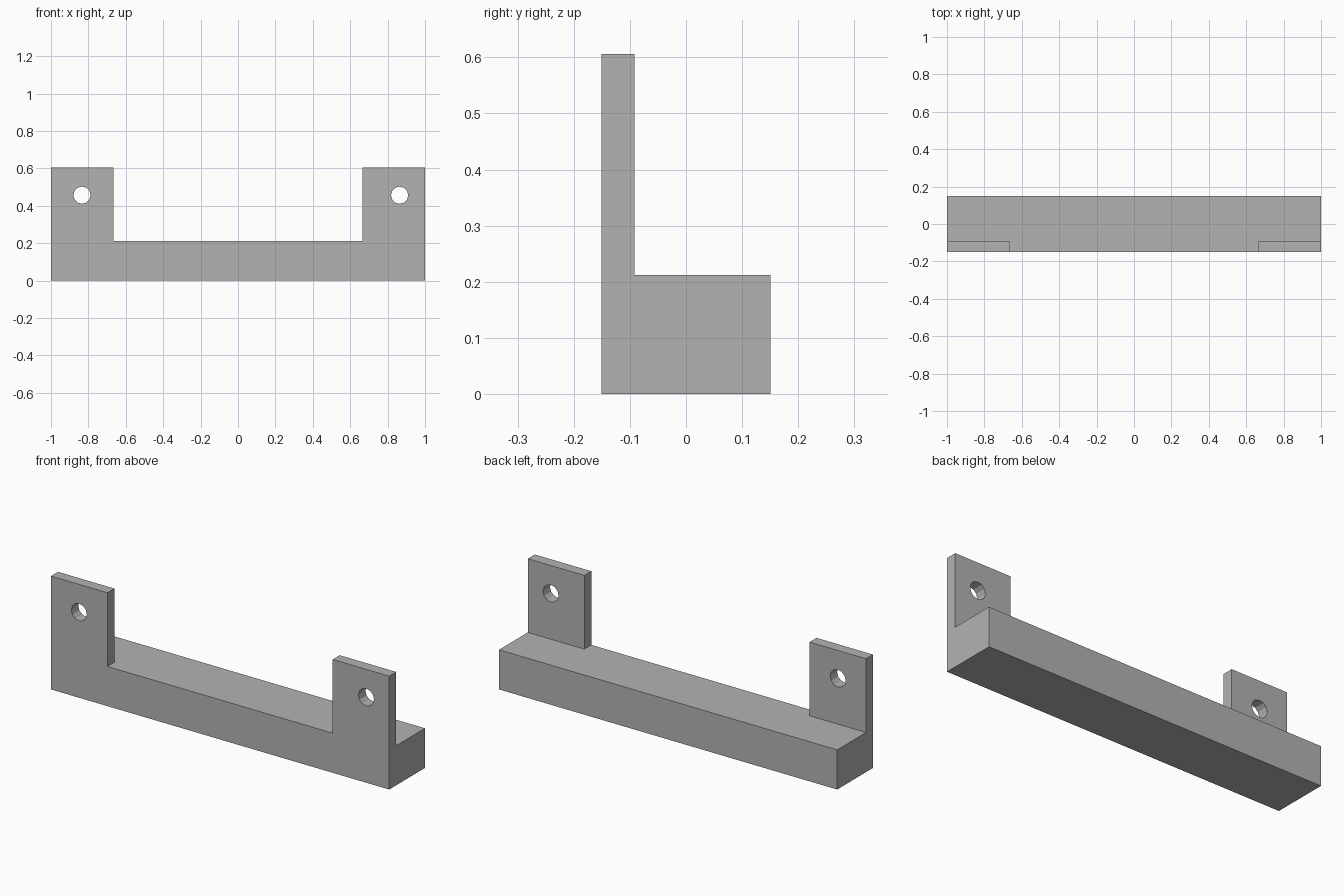
import bpy
import bmesh
import math
from mathutils import Matrix

cube = bpy.data.objects.get("Cube")
if cube:
    bpy.data.objects.remove(cube, do_unlink=True)

HALF_LENGTH, HALF_DEPTH = 1.0, 0.151
BAR_TOP, TAB_TOP = 0.212, 0.606
TAB_INNER, TAB_BACK = 0.666, -0.092
HOLE_Z, HOLE_RADIUS, HOLE_SIDES = 0.457, 0.046, 12

grey = bpy.data.materials.new("plain grey")
grey.use_nodes = True
colour = (0.45, 0.45, 0.45, 1)
grey.diffuse_color = colour
grey.node_tree.nodes["Principled BSDF"].inputs["Base Color"].default_value = colour


def make_object(name, bm):
    bmesh.ops.recalc_face_normals(bm, faces=bm.faces)
    mesh = bpy.data.meshes.new(name)
    bm.to_mesh(mesh)
    bm.free()
    mesh.materials.append(grey)
    obj = bpy.data.objects.new(name, mesh)
    bpy.context.collection.objects.link(obj)
    return obj


def cut(target, name, bm):
    cutter = make_object(name, bm)
    cutter.hide_render = True
    cutter.hide_set(True)
    cutter.display_type = 'WIRE'
    mod = target.modifiers.new(name, 'BOOLEAN')
    mod.operation = 'DIFFERENCE'
    mod.solver = 'EXACT'
    mod.object = cutter


# Bracket: an L-shaped section swept along the full length
profile = [(-HALF_DEPTH, 0), (HALF_DEPTH, 0), (HALF_DEPTH, BAR_TOP),
           (TAB_BACK, BAR_TOP), (TAB_BACK, TAB_TOP), (-HALF_DEPTH, TAB_TOP)]
bm = bmesh.new()
face = bm.faces.new([bm.verts.new((-HALF_LENGTH, y, z)) for y, z in profile])
swept = bmesh.ops.extrude_face_region(bm, geom=[face])["geom"]
bmesh.ops.translate(bm, vec=(2 * HALF_LENGTH, 0, 0),
                    verts=[v for v in swept if isinstance(v, bmesh.types.BMVert)])
bracket = make_object("mounting_bracket", bm)

# Gap between the two upright tabs
bm = bmesh.new()
bmesh.ops.create_cube(bm, size=1, matrix=Matrix.Translation((0, 0, BAR_TOP + 0.5))
                      @ Matrix.Diagonal((2 * TAB_INNER, 1, 1, 1)))
cut(bracket, "tab_gap_cutter", bm)

# Screw hole through each tab
for name, x in (("right_hole_cutter", -0.834), ("left_hole_cutter", 0.864)):
    bm = bmesh.new()
    bmesh.ops.create_cone(bm, cap_ends=True, segments=HOLE_SIDES, depth=1,
                          radius1=HOLE_RADIUS, radius2=HOLE_RADIUS,
                          matrix=Matrix.Translation((x, 0, HOLE_Z))
                          @ Matrix.Rotation(math.pi / 2, 4, 'X'))
    cut(bracket, name, bm)
